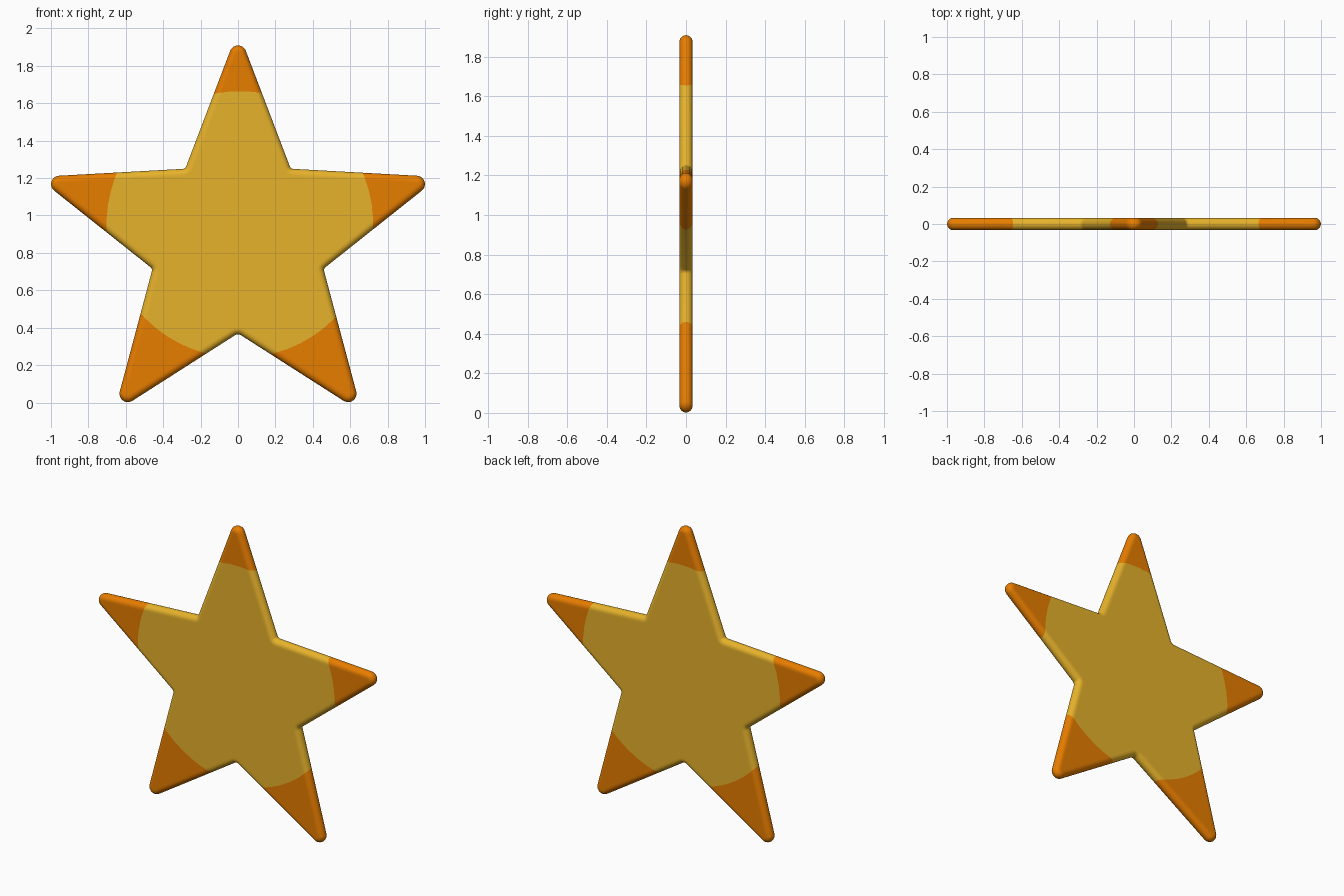
import bpy, bmesh, math
from mathutils import Vector

if "Cube" in bpy.data.objects:
    bpy.data.objects.remove(bpy.data.objects["Cube"])

HALF = 0.033           # half thickness, also the radius of the rounded rim
CX, CZ, CR = 0.01, 0.952, 0.712   # circle that separates body and tip colours


def material(name, rgb):
    m = bpy.data.materials.new(name)
    m.diffuse_color = (*rgb, 1)
    m.use_nodes = True
    m.node_tree.nodes["Principled BSDF"].inputs["Base Color"].default_value = m.diffuse_color
    return m


# Star corners counter-clockwise: (x, z, fillet radius), right half then mirrored
right = [(0, 0.37, 0.03), (0.662, -0.053, 0.045), (0.457, 0.715, 0.02),
         (1.075, 1.206, 0.045), (0.282, 1.25, 0.02), (0, 1.99, 0.045)]
corners = right + [(-x, z, r) for x, z, r in reversed(right[1:-1])]

# Rounded outline as point + outward normal pairs
outline = []
for i, (x, z, r) in enumerate(corners):
    p = Vector((x, z))
    a = (p - Vector(corners[i - 1][:2])).normalized()
    b = (Vector(corners[(i + 1) % len(corners)][:2]) - p).normalized()
    na, nb = Vector((a.y, -a.x)), Vector((b.y, -b.x))
    convex = 1 if a.x * b.y - a.y * b.x > 0 else -1
    centre = p - convex * (na + nb).normalized() * r / math.cos(na.angle(nb) / 2)
    steps = 12 if convex > 0 else 5
    for k in range(steps + 1):
        n = na.slerp(nb, k / steps)
        outline.append((centre + convex * n * r, n))

# Rim cross-section: (inset, y), a half circle with a flat lip on each side
profile = [(0.041, -HALF)]
for k in range(13):
    t = -math.pi / 2 + math.pi * k / 12
    profile.append((HALF * (1 - math.cos(t)), HALF * math.sin(t)))
profile.append((0.041, HALF))

bm = bmesh.new()
rings = []
for inset, y in profile:
    rings.append([bm.verts.new((p.x - n.x * inset, y, p.y - n.y * inset))
                  for p, n in outline])
count = len(outline)
for lo, hi in zip(rings, rings[1:]):
    for i in range(count):
        j = (i + 1) % count
        bm.faces.new((lo[i], lo[j], hi[j], hi[i]))
# Front and back faces, fanned from the middle
for ring, y in ((rings[0], -HALF), (rings[-1], HALF)):
    mid = bm.verts.new((0, y, 0.95))
    for i in range(count):
        bm.faces.new((mid, ring[i], ring[(i + 1) % count]))
bmesh.ops.recalc_face_normals(bm, faces=bm.faces)

# Cut the round colour border into the arms with tangent planes
normals = [Vector((math.cos(t), 0, math.sin(t)))
           for t in (2 * math.pi * k / 60 for k in range(60))]
origin = Vector((CX, 0, CZ))
for n in normals:
    bmesh.ops.bisect_plane(bm, geom=bm.verts[:] + bm.edges[:] + bm.faces[:],
                           plane_co=origin + n * CR, plane_no=n, dist=1e-6)
for f in bm.faces:
    f.smooth = True
    d = f.calc_center_median() - origin
    f.material_index = 1 if max(d.dot(n) for n in normals) > CR else 0

mesh = bpy.data.meshes.new("star")
bm.to_mesh(mesh)
bm.free()
mesh.materials.append(material("golden yellow", (0.82, 0.46, 0.025)))
mesh.materials.append(material("orange", (0.82, 0.21, 0.0)))
star = bpy.data.objects.new("star", mesh)
bpy.context.collection.objects.link(star)
